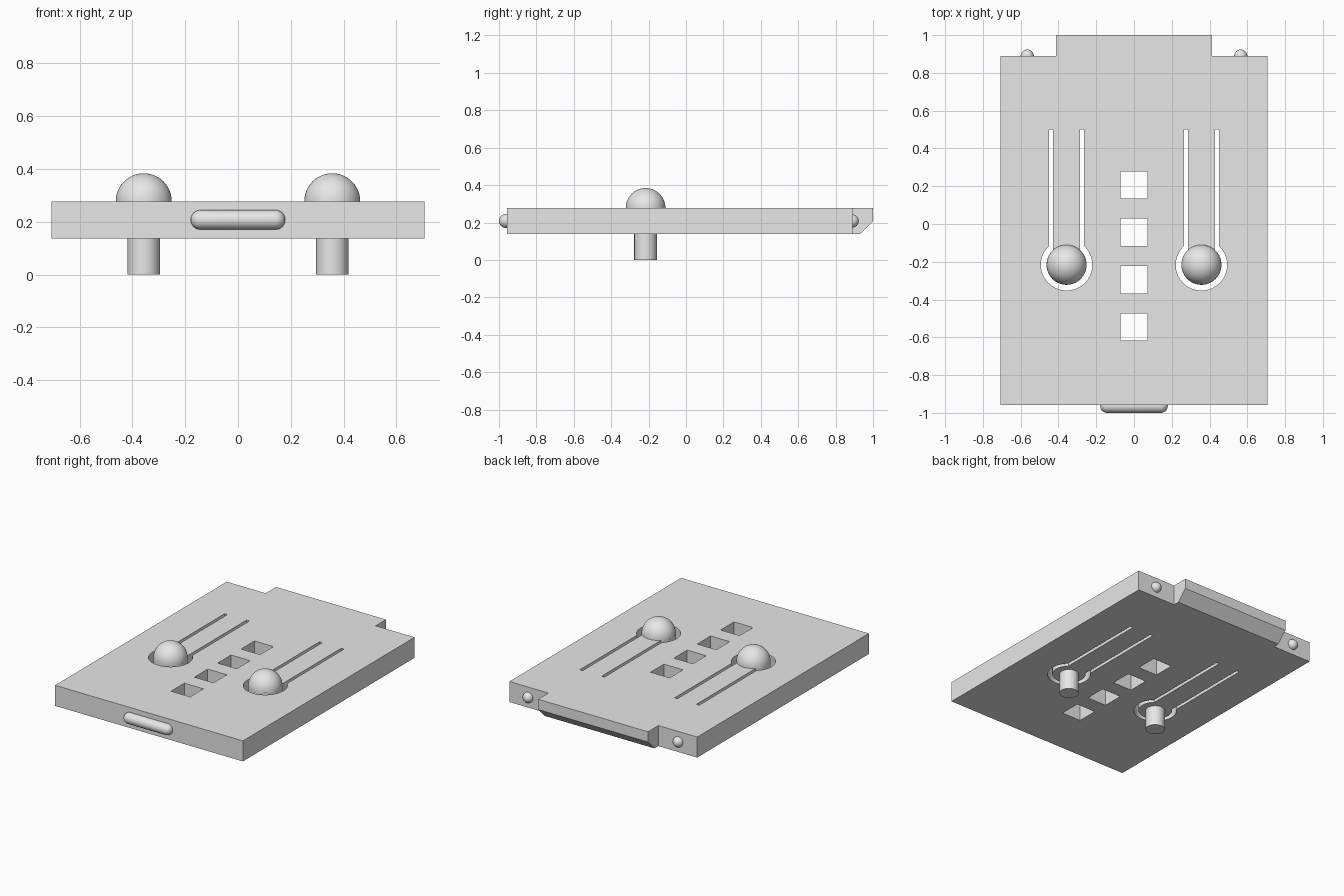
import bpy, bmesh, math
from mathutils import Matrix, Vector

if "Cube" in bpy.data.objects:
    bpy.data.objects.remove(bpy.data.objects["Cube"])

BOTTOM, TOP = 0.138, 0.278
MID, HALF = (BOTTOM + TOP) / 2, (TOP - BOTTOM) / 2
BUTTON_X, BUTTON_Y = 0.357, -0.216
DOME_R = 0.106

grey = bpy.data.materials.new("light grey")
grey.use_nodes = True
grey.diffuse_color = (0.8, 0.8, 0.8, 1)
grey.node_tree.nodes["Principled BSDF"].inputs["Base Color"].default_value = (0.8, 0.8, 0.8, 1)


def finish(name, bm):
    """Turn a bmesh into a named, shaded object."""
    bmesh.ops.recalc_face_normals(bm, faces=bm.faces)
    mesh = bpy.data.meshes.new(name)
    bm.to_mesh(mesh)
    bm.free()
    mesh.materials.append(grey)
    obj = bpy.data.objects.new(name, mesh)
    bpy.context.collection.objects.link(obj)
    bpy.ops.object.select_all(action='DESELECT')
    obj.select_set(True)
    bpy.context.view_layer.objects.active = obj
    bpy.ops.object.shade_smooth_by_angle(angle=math.radians(30))
    return obj


def arc(radius, start, end, steps, x=0, y=0):
    angles = [start + (end - start) * i / steps for i in range(steps + 1)]
    return [(x + radius * math.cos(a), y + radius * math.sin(a)) for a in angles]


def lathe(name, profile, matrix):
    """Revolve (radius, height) points around z, then place the result."""
    bm = bmesh.new()
    verts = [bm.verts.new((r, 0, z)) for r, z in profile]
    edges = [bm.edges.new(pair) for pair in zip(verts, verts[1:])]
    bmesh.ops.spin(bm, geom=verts + edges, cent=(0, 0, 0), axis=(0, 0, 1),
                   angle=math.tau, steps=40, use_duplicate=False)
    bmesh.ops.remove_doubles(bm, verts=bm.verts, dist=0.0001)
    bmesh.ops.transform(bm, matrix=matrix, verts=bm.verts)
    return finish(name, bm)


def rectangle(x, y, w, h):
    return [(x - w, y - h), (x + w, y - h), (x + w, y + h), (x - w, y + h)]


def keyhole_slot(cx):
    """Thin slot running around a flexible arm with a round end."""
    outer_r, outer_w, inner_w, end = 0.136, 0.093, 0.071, 0.5
    a, b = math.acos(outer_w / outer_r), math.acos(inner_w / DOME_R)
    outside = arc(outer_r, a, -math.pi - a, 48, cx, BUTTON_Y)
    inside = arc(DOME_R, -math.pi - b, b, 48, cx, BUTTON_Y)
    return ([(cx + outer_w, end)] + outside + [(cx - outer_w, end)]
            + [(cx - inner_w, end)] + inside + [(cx + inner_w, end)])


# Plate outline with its rear tab, then the openings
W, FRONT, BACK, TAB = 0.707, -0.957, 0.889, 0.414
outlines = [[(-W, FRONT), (W, FRONT), (W, BACK), (TAB, BACK),
             (TAB, 1), (-TAB, 1), (-TAB, BACK), (-W, BACK)]]
outlines += [rectangle(0, 0.207 - 0.251 * i, 0.072, 0.072) for i in range(4)]
outlines += [keyhole_slot(s * BUTTON_X) for s in (-1, 1)]

curve = bpy.data.curves.new("plate_outline", 'CURVE')
curve.dimensions, curve.fill_mode, curve.extrude = '2D', 'BOTH', HALF
for points in outlines:
    spline = curve.splines.new('POLY')
    spline.points.add(len(points) - 1)
    for p, (x, y) in zip(spline.points, points):
        p.co = (x, y, 0, 1)
    spline.use_cyclic_u = True
helper = bpy.data.objects.new("plate_outline", curve)
bpy.context.collection.objects.link(helper)
bm = bmesh.new()
bm.from_mesh(helper.to_mesh())
helper.to_mesh_clear()
bpy.data.objects.remove(helper)
bmesh.ops.remove_doubles(bm, verts=bm.verts, dist=0.0001)
bmesh.ops.translate(bm, vec=(0, 0, MID), verts=bm.verts)

# Sloped underside of the tab
cut = bmesh.ops.bisect_plane(bm, geom=bm.verts[:] + bm.edges[:] + bm.faces[:],
                             plane_co=(0, 0.93, BOTTOM), plane_no=Vector((0, 1, -1)),
                             clear_outer=True)
rim = [e for e in cut["geom_cut"] if isinstance(e, bmesh.types.BMEdge)]
bmesh.ops.edgeloop_fill(bm, edges=rim)
finish("plate", bm)

# Domed buttons, pegs below them and locating nubs on the rear edge
quarter = math.pi / 2
for side, s in (("left", 1), ("right", -1)):
    lathe(side + "_button_dome", arc(DOME_R, 0, quarter, 14),
          Matrix.Translation((s * BUTTON_X, BUTTON_Y, TOP)))
    lathe(side + "_peg", [(0, 0), (0.061, 0), (0.061, BOTTOM)],
          Matrix.Translation((s * BUTTON_X, BUTTON_Y, 0)))
    lathe(side + "_rear_nub", arc(0.035, -quarter, quarter, 16),
          Matrix.Translation((s * 0.565, BACK, MID)))

# Rounded bar across the front edge
R, REACH = 0.037, 0.142
bar = arc(R, -quarter, 0, 10, 0, -REACH) + arc(R, 0, quarter, 10, 0, REACH)
lathe("front_bar", bar,
      Matrix.Translation((0, -1 + R, MID)) @ Matrix.Rotation(quarter, 4, 'Y'))
